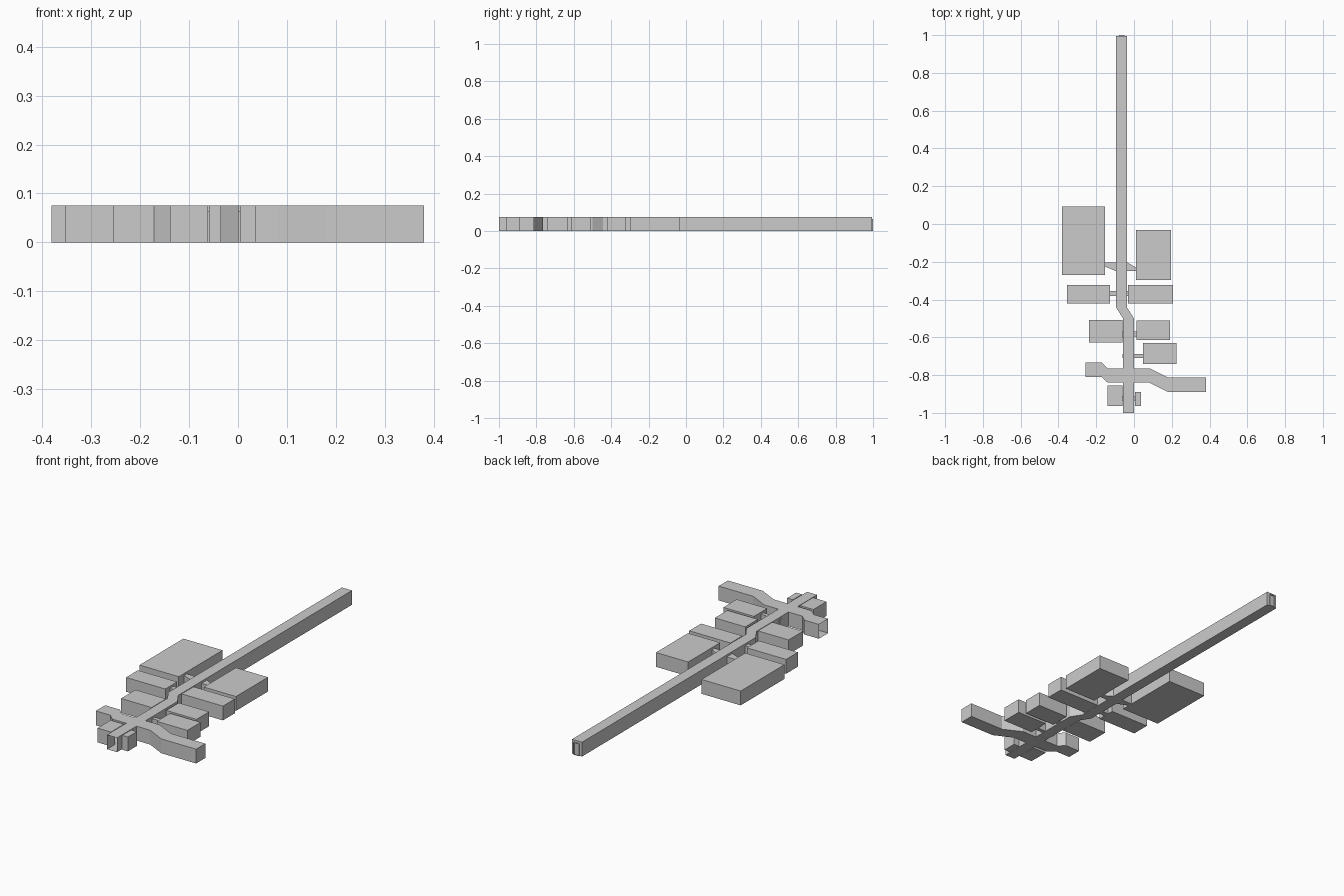
import bpy

if "Cube" in bpy.data.objects:
    bpy.data.objects.remove(bpy.data.objects["Cube"])

H = 0.075      # ceiling height
DOOR = 0.064   # doorway height


def shell(name, outline, height=H):
    """Thin-walled hall from a counter-clockwise outline of (x, y, edge kind).
    Edge kind: 'w' full wall, 'd' doorway with lintel, 'o' open."""
    verts, faces = [], []

    def add(points):
        faces.append(list(range(len(verts), len(verts) + len(points))))
        verts.extend(points)

    pts = [(p[0], p[1]) for p in outline]
    add([(x, y, height) for x, y in pts])              # ceiling
    add([(x, y, 0) for x, y in reversed(pts)])         # floor
    for i, p in enumerate(outline):
        (x0, y0), (x1, y1) = pts[i], pts[(i + 1) % len(pts)]
        kind = p[2] if len(p) > 2 else 'w'
        if kind == 'o':
            continue
        z = DOOR if kind == 'd' else 0
        add([(x0, y0, z), (x1, y1, z), (x1, y1, height), (x0, y0, height)])
    mesh = bpy.data.meshes.new(name)
    mesh.from_pydata(verts, [], faces)
    obj = bpy.data.objects.new(name, mesh)
    bpy.context.collection.objects.link(obj)
    return obj


def room(name, x0, x1, y0, y1, side, d0, d1):
    """Box room with one doorway from y=d0 to d1 in its left or right wall."""
    if side == 'right':
        pts = [(x0, y0), (x1, y0), (x1, d0, 'd'), (x1, d1), (x1, y1), (x0, y1)]
    else:
        pts = [(x0, y0), (x1, y0), (x1, y1), (x0, y1), (x0, d1, 'd'), (x0, d0)]
    return shell(name, pts)


def passage(name, x0, x1, l0, l1, r0, r1, left='o', right='o'):
    """Low door passage, y range l0..l1 on the left and r0..r1 on the right."""
    return shell(name, [(x0, l0), (x1, r0, right), (x1, r1), (x0, l1, left)], DOOR)


# Main corridor: lower run, two side arms, kink, long upper run
A0, A1 = -0.058, 0.0        # lower run walls
B0, B1 = -0.094, -0.036     # upper run walls
END = 0.994
shell("main_corridor", [
    (A0, -1, 'o'), (A1, -1), (A1, -0.935, 'd'), (A1, -0.91), (A1, -0.84),
    # right arm
    (0.08, -0.84), (0.178, -0.889), (0.38, -0.889), (0.38, -0.813),
    (0.18, -0.813), (0.083, -0.764), (A1, -0.764),
    # right wall going back
    (A1, -0.709, 'd'), (A1, -0.688), (A1, -0.595, 'd'), (A1, -0.57),
    (A1, -0.5), (B1, -0.443), (B1, -0.381, 'd'), (B1, -0.354),
    (B1, -0.25, 'd'), (B1, -0.203),
    # back end doorway
    (B1, END), (-0.05, END, 'd'), (-0.08, END), (B0, END),
    # left wall coming forward
    (B0, -0.203, 'd'), (B0, -0.25), (B0, -0.354, 'd'), (B0, -0.381),
    (B0, -0.443), (A0, -0.5), (A0, -0.57, 'd'), (A0, -0.595),
    (A0, -0.688, 'd'), (A0, -0.709), (A0, -0.764),
    # left arm
    (-0.139, -0.764), (-0.171, -0.733), (-0.256, -0.733, 'o'),
    (-0.256, -0.81), (-0.172, -0.81), (-0.139, -0.84), (A0, -0.84),
    (A0, -0.91, 'd'), (A0, -0.935),
])
shell("end_door_frame", [(-0.08, END), (-0.05, END), (-0.05, 1, 'o'), (-0.08, 1)][0:1]
      + [(-0.05, END), (-0.05, 1, 'o'), (-0.08, 1)], DOOR).data.name = "end_door_frame"

# Rooms on the left
room("large_left_room", -0.381, -0.154, -0.27, 0.092, 'right', -0.225, -0.203)
room("middle_left_room", -0.354, -0.127, -0.42, -0.322, 'right', -0.381, -0.354)
room("lower_left_room", -0.238, -0.061, -0.627, -0.508, 'right', -0.595, -0.57)
room("entry_left_room", -0.139, -0.061, -0.963, -0.855, 'right', -0.935, -0.91)

# Rooms on the right
room("large_right_room", 0.01, 0.196, -0.297, -0.032, 'left', -0.25, -0.23)
room("middle_right_room", -0.032, 0.207, -0.42, -0.322, 'left', -0.381, -0.354)
room("lower_right_room", 0.014, 0.19, -0.614, -0.51, 'left', -0.595, -0.57)
room("small_right_room", 0.048, 0.225, -0.74, -0.63, 'left', -0.709, -0.688)
room("entry_right_closet", 0.004, 0.037, -0.963, -0.889, 'left', -0.935, -0.91)

# Passages between rooms and corridor
passage("large_left_passage", -0.154, B0, -0.225, -0.203, -0.25, -0.203)
passage("large_right_passage", B1, 0.01, -0.25, -0.203, -0.25, -0.23)
for label, x0, x1, y0, y1 in [
    ("middle_left", -0.127, B0, -0.381, -0.354),
    ("middle_right", B1, -0.032, -0.381, -0.354),
    ("lower_left", -0.061, A0, -0.595, -0.57),
    ("lower_right", A1, 0.014, -0.595, -0.57),
    ("small_right", A1, 0.048, -0.709, -0.688),
    ("entry_left", -0.061, A0, -0.935, -0.91),
    ("entry_right", A1, 0.004, -0.935, -0.91),
]:
    passage(label + "_passage", x0, x1, y0, y1, y0, y1)
passage("blind_door_recess", -0.061, A0, -0.709, -0.688, -0.709, -0.688, left='w')
